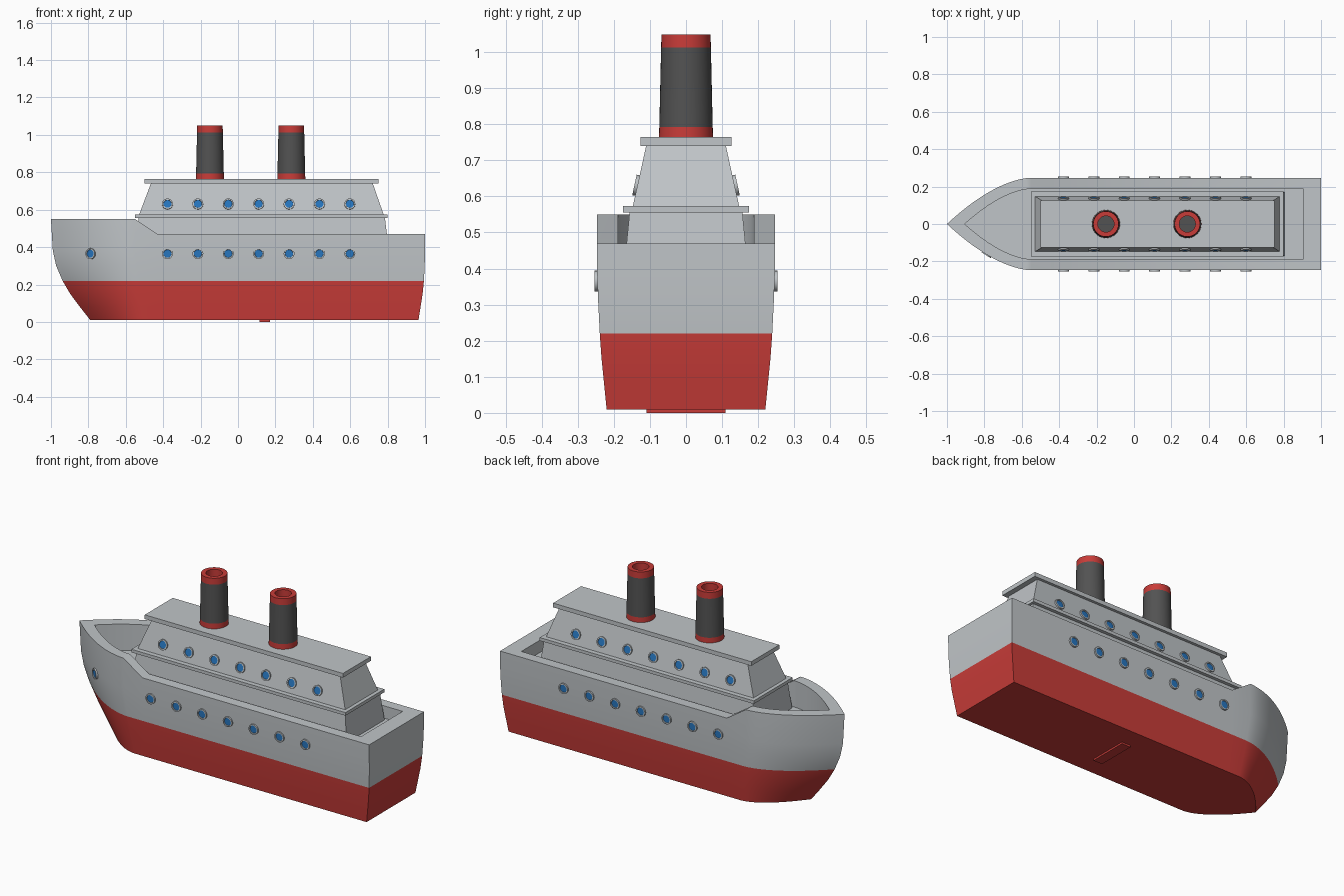
import bpy, bmesh, math
from mathutils import Vector

cube = bpy.data.objects.get("Cube")
if cube:
    bpy.data.objects.remove(cube, do_unlink=True)


def material(name, rgb):
    m = bpy.data.materials.new(name)
    m.use_nodes = True
    m.diffuse_color = (*rgb, 1)
    bsdf = next(n for n in m.node_tree.nodes if n.type == 'BSDF_PRINCIPLED')
    bsdf.inputs["Base Color"].default_value = (*rgb, 1)
    return m


GREY = material("light grey paint", (0.53, 0.56, 0.58))
RED = material("red paint", (0.58, 0.045, 0.04))
DARK = material("dark grey paint", (0.085, 0.085, 0.085))
BLUE = material("blue glass", (0.02, 0.18, 0.52))


def finish(name, bm, mats):
    bmesh.ops.recalc_face_normals(bm, faces=bm.faces)
    mesh = bpy.data.meshes.new(name)
    bm.to_mesh(mesh)
    bm.free()
    for m in mats:
        mesh.materials.append(m)
    ob = bpy.data.objects.new(name, mesh)
    bpy.context.collection.objects.link(ob)
    bpy.ops.object.select_all(action='DESELECT')
    ob.select_set(True)
    bpy.context.view_layer.objects.active = ob
    bpy.ops.object.shade_smooth_by_angle(angle=math.radians(35))
    return ob


def bridge(bm, a, b, index=0):
    """Join two closed rings of equal length with quads."""
    for i in range(len(a)):
        j = (i + 1) % len(a)
        bm.faces.new((a[i], a[j], b[j], b[i])).material_index = index


def loft_box(name, bottom, top, mat):
    """Box between two rectangles, each given as x0, x1, half width, z."""
    bm = bmesh.new()
    rings = []
    for x0, x1, w, z in (bottom, top):
        corners = ((x0, -w), (x1, -w), (x1, w), (x0, w))
        rings.append([bm.verts.new((x, y, z)) for x, y in corners])
    bridge(bm, *rings)
    for ring in rings:
        bm.faces.new(ring)
    return finish(name, bm, [mat])


def lathe(name, profile, indices, mats, steps):
    """Revolve (radius, z) points; the last ring is capped."""
    bm = bmesh.new()
    turns = [2 * math.pi * i / steps for i in range(steps)]
    rings = [[bm.verts.new((r * math.cos(a), r * math.sin(a), z)) for a in turns]
             for r, z in profile]
    for a, b, index in zip(rings, rings[1:], indices):
        bridge(bm, a, b, index)
    bm.faces.new(rings[-1]).material_index = indices[-1]
    return finish(name, bm, mats)


# Hull: waterline rings lofted upward, then over the rail and down to the deck
BOW_STEPS = 16


def hull_ring(bm, bow, start, stern, w, z=None):
    side = []
    for i in range(BOW_STEPS + 1):
        u = 1 - i / BOW_STEPS
        side.append((start - (start - bow) * u, w * (1 - u ** 1.7),
                     0.55 if z is None else z))
    low = 0.47 if z is None else z
    side += [(-0.43, w, low), (stern, w, low)]
    other = [(x, -y, h) for x, y, h in reversed(side[1:])]
    return [bm.verts.new(p) for p in side + other]


bm = bmesh.new()
levels = [
    (-0.79, -0.50, 0.965, 0.220, 0.01),
    (-0.845, -0.51, 0.976, 0.227, 0.08),
    (-0.897, -0.52, 0.987, 0.234, 0.15),
    (-0.938, -0.53, 0.994, 0.239, 0.22),
    (-0.972, -0.54, 0.998, 0.243, 0.30),
    (-0.99, -0.55, 1.0, 0.246, 0.38),
    (-1.0, -0.55, 1.0, 0.247),
    (-0.905, -0.55, 0.907, 0.188),
    (-0.905, -0.55, 0.907, 0.188, 0.40),
]
rings = [hull_ring(bm, *level) for level in levels]
for k, (a, b) in enumerate(zip(rings, rings[1:])):
    bridge(bm, a, b, 1 if k < 3 else 0)
bm.faces.new(rings[0]).material_index = 1
bm.faces.new(rings[-1])
finish("hull", bm, [GREY, RED])
loft_box("keel_plate", (0.115, 0.17, 0.11, 0.0), (0.115, 0.17, 0.11, 0.012), RED)

# Superstructure
loft_box("lower_cabin", (-0.55, 0.805, 0.172, 0.395), (-0.53, 0.785, 0.156, 0.56), GREY)
loft_box("cabin_ledge", (-0.55, 0.8, 0.175, 0.555), (-0.55, 0.8, 0.175, 0.573), GREY)
loft_box("upper_cabin", (-0.53, 0.78, 0.148, 0.57), (-0.465, 0.72, 0.11, 0.742), GREY)
loft_box("cabin_roof", (-0.5, 0.75, 0.126, 0.74), (-0.5, 0.75, 0.126, 0.764), GREY)

# Funnels, with a hollow rim
for name, x in (("front_funnel", -0.15), ("rear_funnel", 0.285)):
    funnel = lathe(name, [(0.075, 0), (0.074, 0.03), (0.069, 0.25), (0.068, 0.286),
                          (0.043, 0.286), (0.043, 0.235)],
                   [0, 1, 0, 0, 0, 1], [RED, DARK], 40)
    funnel.location = (x, 0, 0.763)

# Portholes: one shared mesh, placed facing outward
porthole = lathe("bow_porthole", [(0.029, -0.008), (0.029, 0.008), (0.022, 0.008),
                                  (0.021, 0.004)], [0, 0, 0, 1], [GREY, BLUE], 24)


def place(ob, location, normal):
    ob.location = location
    ob.rotation_mode = 'QUATERNION'
    ob.rotation_quaternion = Vector(normal).to_track_quat('Z', 'Y')


place(porthole, (-0.787, -0.16, 0.365), (-0.53, -0.85, 0))
for side, label in ((-1, "right"), (1, "left")):
    for i in range(7):
        x = -0.377 + i * 0.1625
        for row, y, z, tilt in (("hull", 0.246, 0.365, 0), ("cabin", 0.135, 0.63, 0.22)):
            ob = bpy.data.objects.new(f"{label}_{row}_porthole_{i + 1}", porthole.data)
            bpy.context.collection.objects.link(ob)
            place(ob, (x, side * y, z), (0, side, tilt))
